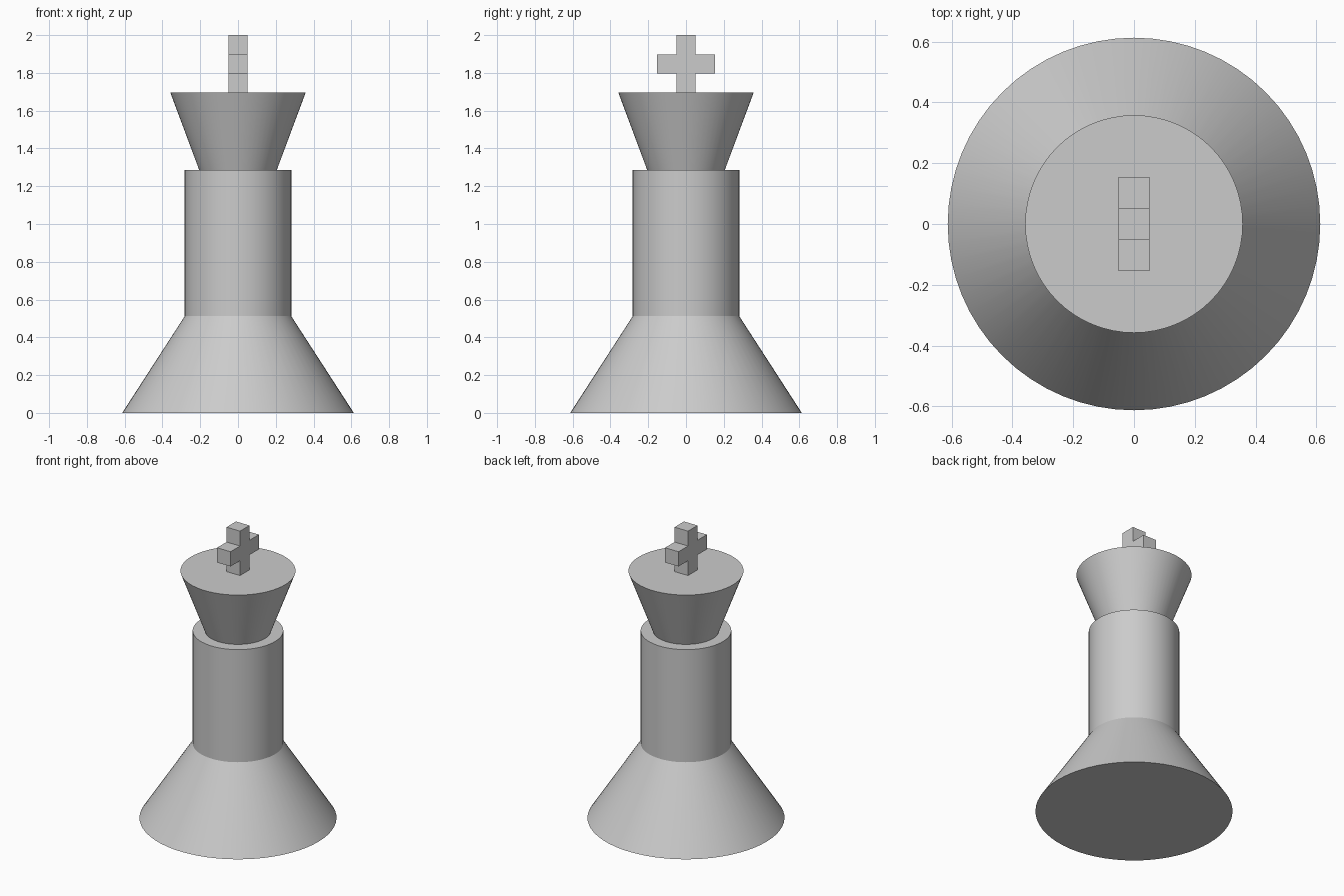
import bpy
import bmesh
import math

cube = bpy.data.objects.get("Cube")
if cube:
    bpy.data.objects.remove(cube, do_unlink=True)

# One plain grey for the whole piece
GREY = (0.6, 0.6, 0.6, 1.0)
grey = bpy.data.materials.new("plain_grey")
grey.use_nodes = True
grey.diffuse_color = GREY
grey.node_tree.nodes["Principled BSDF"].inputs["Base Color"].default_value = GREY


def round_part(name, r_bottom, r_top, z_bottom, z_top):
    """Capped upright cone or cylinder between two heights."""
    bpy.ops.mesh.primitive_cone_add(
        vertices=64, radius1=r_bottom, radius2=r_top,
        depth=z_top - z_bottom, location=(0, 0, (z_bottom + z_top) / 2))
    obj = bpy.context.object
    obj.name = name
    obj.data.materials.append(grey)
    bpy.ops.object.shade_smooth_by_angle(angle=math.radians(30))
    return obj


# Flared foot, straight column and widening crown
round_part("base", 0.613, 0.282, 0, 0.512)
round_part("column", 0.282, 0.282, 0.512, 1.285)
round_part("crown", 0.205, 0.358, 1.285, 1.695)

# Cross on top: half an outline in y and z, mirrored and extruded along x
HALF = 0.051
ARM = 0.154
half_outline = [(HALF, 1.695), (HALF, 1.797), (ARM, 1.797),
                (ARM, 1.898), (HALF, 1.898), (HALF, 2.0)]
outline = half_outline + [(-y, z) for y, z in reversed(half_outline)]

bm = bmesh.new()
face = bm.faces.new([bm.verts.new((-HALF, y, z)) for y, z in outline])
extruded = bmesh.ops.extrude_face_region(bm, geom=[face], use_keep_orig=True)
moved = [v for v in extruded["geom"] if isinstance(v, bmesh.types.BMVert)]
bmesh.ops.translate(bm, verts=moved, vec=(2 * HALF, 0, 0))
bmesh.ops.recalc_face_normals(bm, faces=bm.faces)
mesh = bpy.data.meshes.new("cross")
bm.to_mesh(mesh)
bm.free()
mesh.materials.append(grey)
bpy.context.collection.objects.link(bpy.data.objects.new("cross", mesh))
